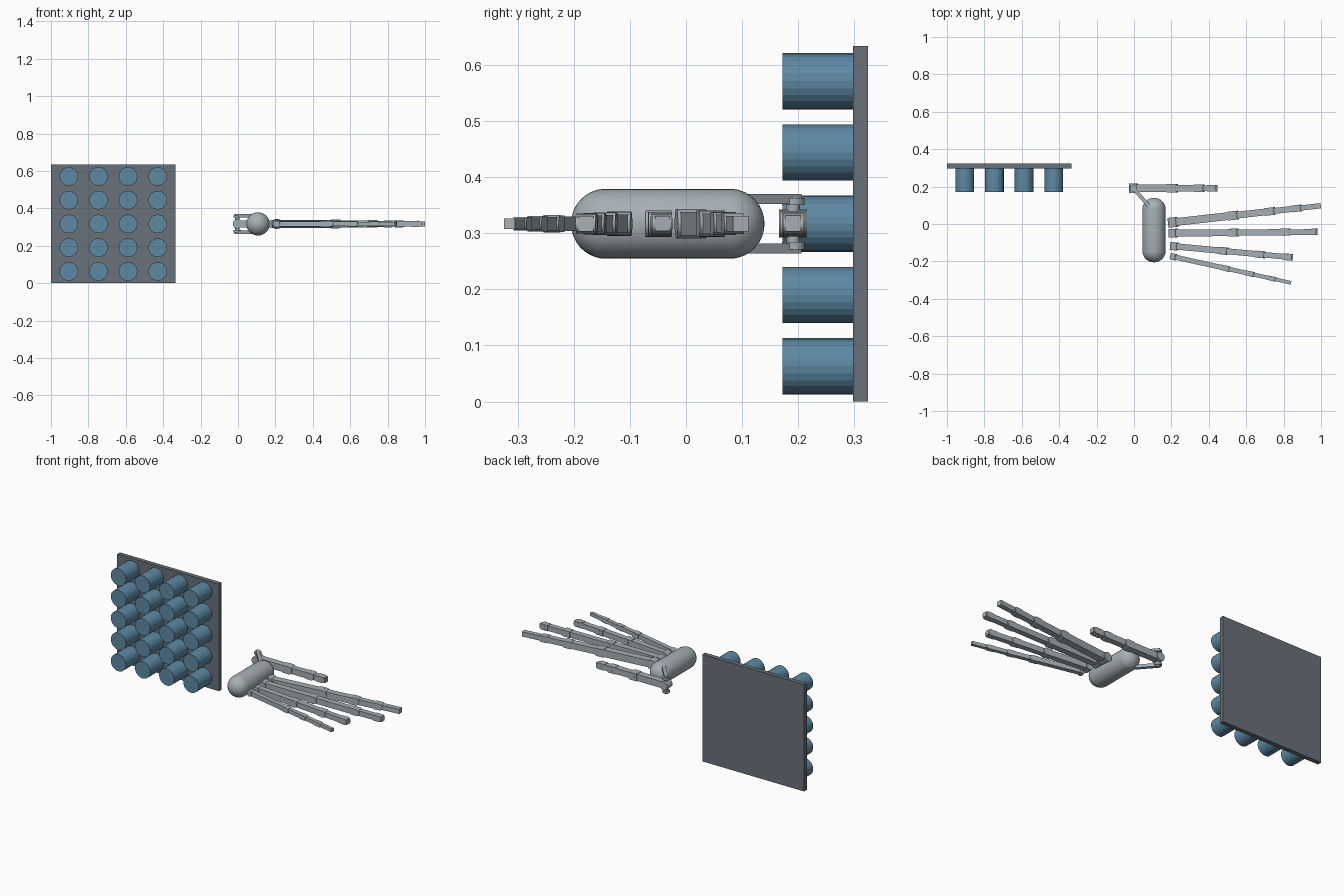
import bpy
import math
from mathutils import Vector, Matrix

cube = bpy.data.objects.get("Cube")
if cube:
    bpy.data.objects.remove(cube)


def material(name, color):
    m = bpy.data.materials.new(name)
    m.use_nodes = True
    m.diffuse_color = (*color, 1)
    m.node_tree.nodes["Principled BSDF"].inputs["Base Color"].default_value = (*color, 1)
    return m


LIGHT = material("light_metal", (0.38, 0.43, 0.46))
DARK = material("dark_panel", (0.14, 0.165, 0.19))
BLUE = material("blue_peg", (0.11, 0.25, 0.37))
MID = 0.317  # height of the hand's centre plane


def finish(name, mat, smooth=False):
    ob = bpy.context.object
    ob.name = name
    ob.data.materials.append(mat)
    if smooth:
        bpy.ops.object.shade_smooth_by_angle(angle=math.radians(35))
    return ob


def box(name, centre, size, mat, yaw=0):
    bpy.ops.mesh.primitive_cube_add(size=1, location=centre, rotation=(0, 0, yaw))
    bpy.context.object.scale = size
    return finish(name, mat)


def rod(name, start, end, radius, mat, sides=24):
    a, b = Vector(start), Vector(end)
    bpy.ops.mesh.primitive_cylinder_add(
        vertices=sides, radius=radius, depth=(b - a).length, location=(a + b) / 2,
        rotation=(b - a).to_track_quat("Z", "Y").to_euler())
    return finish(name, mat, smooth=sides > 24)


# Wall panel with a grid of pegs
box("wall_panel", (-0.667, 0.311, MID), (0.667, 0.026, 0.634), DARK)
for col in range(4):
    for row in range(5):
        x = -0.667 + (col - 1.5) * 0.1585
        z = MID + (row - 2) * 0.127
        rod(f"peg_{col}_{row}", (x, 0.172, z), (x, 0.3, z), 0.05, BLUE)

# Palm: a capsule made by stretching a sphere at its equator
R, HALF = 0.0625, 0.11
bpy.ops.mesh.primitive_uv_sphere_add(segments=32, ring_count=17, radius=R)
palm = finish("palm", LIGHT, True)
for v in palm.data.vertices:
    v.co.z += math.copysign(HALF, v.co.z)
palm.data.transform(Matrix.Rotation(math.pi / 2, 4, "X"))
palm.location = (0.107, -0.0325, MID)


# Finger: tapering square bars between hinge barrels
def finger(name, base, yaw, joints, tip, width, taper):
    origin = Vector((*base, MID))
    along = Vector((math.cos(yaw), math.sin(yaw), 0))
    across = Vector((-along.y, along.x, 0))
    stops = joints + [tip]
    for i, d in enumerate(joints):
        w = width * taper ** i
        p = origin + along * d
        rod(f"{name}_hinge_{i}", p - across * w / 2, p + across * w / 2, w / 2, LIGHT)
        length = stops[i + 1] - d
        bar = w * 0.78
        box(f"{name}_bar_{i}", p + along * length / 2, (length, bar, bar), LIGHT, yaw)
        # Clamp block just before the next hinge
        if i < len(joints) - 1:
            c = w * 0.88
            box(f"{name}_clamp_{i}", p + along * (length - 0.02), (0.035, c, c), LIGHT, yaw)


finger("index", (0.208, 0.009), math.radians(6.4), [0, 0.33, 0.53, 0.675], 0.796, 0.053, 0.88)
finger("middle", (0.208, -0.049), math.radians(0.5), [0, 0.33, 0.61, 0.755], 0.773, 0.047, 0.9)
finger("ring", (0.214, -0.119), math.radians(-5.4), [0, 0.27, 0.47, 0.62], 0.638, 0.043, 0.94)
finger("little", (0.21, -0.175), math.radians(-12.5), [0, 0.295, 0.43, 0.55], 0.645, 0.034, 0.9)
finger("thumb", (-0.003, 0.191), 0, [0, 0.215, 0.36, 0.43], 0.45, 0.05, 0.9)

# Thumb mount: two arms from the palm, pinned above and below the thumb hinge
for side, sign in (("upper", 1), ("lower", -1)):
    z = MID + sign * 0.044
    a, b = Vector((0.085, 0.09, z)), Vector((-0.01, 0.199, z))
    d = b - a
    box(f"{side}_thumb_arm", (a + b) / 2, (d.length, 0.02, 0.018), LIGHT, math.atan2(d.y, d.x))
    rod(f"{side}_thumb_pin", (-0.003, 0.191, MID + sign * 0.02),
        (-0.003, 0.191, z + sign * 0.004), 0.012, LIGHT)
    rod(f"{side}_thumb_collar", (-0.003, 0.191, z - sign * 0.011),
        (-0.003, 0.191, z + sign * 0.002), 0.02, LIGHT)
